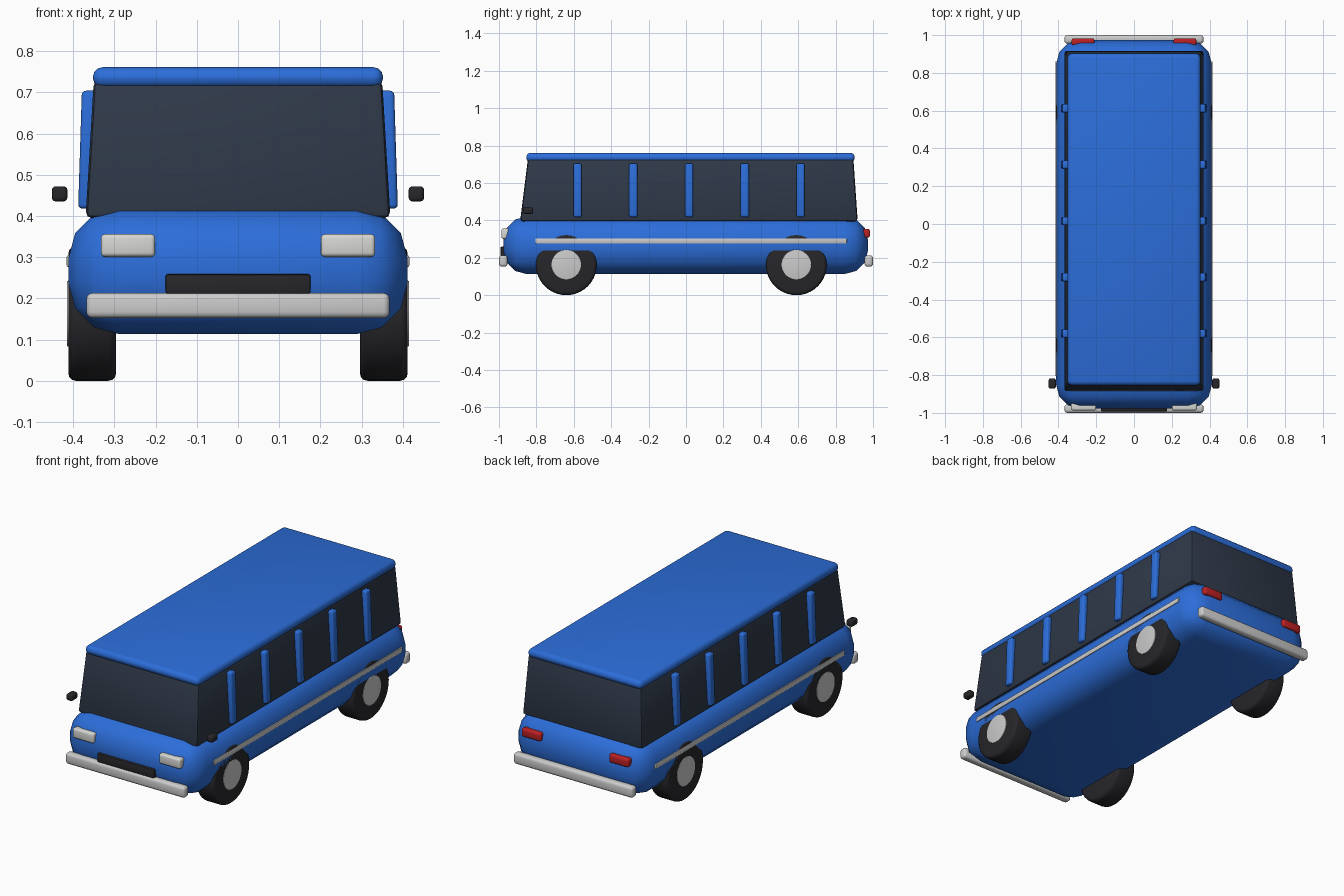
import bpy, bmesh, math
from mathutils import Matrix

cube = bpy.data.objects.get("Cube")
if cube:
    bpy.data.objects.remove(cube, do_unlink=True)


def material(name, rgb, metallic=0.0):
    m = bpy.data.materials.new(name)
    m.use_nodes = True
    colour = (*rgb, 1.0)
    m.diffuse_color = colour
    bsdf = m.node_tree.nodes["Principled BSDF"]
    bsdf.inputs["Base Color"].default_value = colour
    bsdf.inputs["Metallic"].default_value = metallic
    bsdf.inputs["Roughness"].default_value = 0.5
    return m


BLUE = material("blue paint", (0.025, 0.155, 0.70))
GLASS = material("dark glass", (0.028, 0.040, 0.065))
RUBBER = material("black rubber", (0.020, 0.020, 0.024))
CHROME = material("light grey metal", (0.60, 0.60, 0.60))
LAMP = material("lamp white", (0.68, 0.68, 0.66))
RED = material("red lamp", (0.50, 0.015, 0.018))


def finish(bm, name, mat):
    mesh = bpy.data.meshes.new(name)
    bmesh.ops.recalc_face_normals(bm, faces=bm.faces)
    bm.to_mesh(mesh)
    bm.free()
    mesh.materials.append(mat)
    obj = bpy.data.objects.new(name, mesh)
    bpy.context.collection.objects.link(obj)
    bpy.ops.object.select_all(action="DESELECT")
    obj.select_set(True)
    bpy.context.view_layer.objects.active = obj
    bpy.ops.object.shade_smooth_by_angle(angle=math.radians(40))
    return obj


def bevel(bm, edges, width, segments):
    bmesh.ops.bevel(bm, geom=edges, offset=width, offset_type="OFFSET",
                    segments=segments, profile=0.5, affect="EDGES")


def box(name, mat, x, y, z, width, segments=3, top_x=None, top_y=None):
    """Rounded box between (low, high) limits; the top may have its own limits."""
    bm = bmesh.new()
    bmesh.ops.create_cube(bm, size=1)
    for v in bm.verts:
        high = v.co.z > 0
        xs = top_x if high and top_x else x
        ys = top_y if high and top_y else y
        v.co = (xs[v.co.x > 0], ys[v.co.y > 0], z[high])
    bevel(bm, bm.edges[:], width, segments)
    return finish(bm, name, mat)


def disc(name, mat, x, y, z, radius, width):
    """Wheel part: cylinder along x with rounded rims."""
    bm = bmesh.new()
    turn = Matrix.Translation(((x[0] + x[1]) / 2, y, z)) @ Matrix.Rotation(math.pi / 2, 4, "Y")
    bmesh.ops.create_cone(bm, cap_ends=True, segments=40, radius1=radius,
                          radius2=radius, depth=x[1] - x[0], matrix=turn)
    rims = [e for e in bm.edges if any(len(f.verts) > 4 for f in e.link_faces)]
    bevel(bm, rims, width, 3)
    return finish(bm, name, mat)


def span(side, a, b):
    return tuple(sorted((side * a, side * b)))


# Lower body, glasshouse and roof
box("body", BLUE, (-0.412, 0.412), (-0.977, 0.973), (0.113, 0.421), 0.125)
box("glasshouse", GLASS, (-0.37, 0.37), (-0.887, 0.918), (0.395, 0.73), 0.015, 2,
    top_x=(-0.35, 0.35), top_y=(-0.845, 0.895))
box("roof", BLUE, (-0.352, 0.352), (-0.854, 0.902), (0.711, 0.761), 0.023)

# Bumpers and grille
box("front_bumper", CHROME, (-0.368, 0.368), (-1.0, -0.955), (0.152, 0.213), 0.015)
box("rear_bumper", CHROME, (-0.368, 0.368), (0.955, 1.0), (0.152, 0.213), 0.015)
box("grille", RUBBER, (-0.176, 0.176), (-0.992, -0.95), (0.21, 0.259), 0.006, 2)

for side, word in ((1, "left"), (-1, "right")):
    # Lamps
    box(f"{word}_headlight", LAMP, span(side, 0.201, 0.333), (-0.987, -0.945),
        (0.301, 0.356), 0.01)
    box(f"{word}_tail_light", RED, span(side, 0.21, 0.33), (0.945, 0.983),
        (0.308, 0.354), 0.01)

    # Side trim and mirror
    box(f"{word}_trim", CHROME, span(side, 0.395, 0.416), (-0.805, 0.86),
        (0.276, 0.304), 0.004, 2)
    box(f"{word}_mirror", RUBBER, span(side, 0.414, 0.452), (-0.872, -0.818),
        (0.435, 0.472), 0.01)

    # Window pillars
    for i in range(5):
        y = -0.58 + 0.298 * i
        box(f"{word}_pillar_{i + 1}", BLUE, span(side, 0.35, 0.388),
            (y - 0.022, y + 0.022), (0.418, 0.704), 0.01,
            top_x=span(side, 0.342, 0.379))

    # Wheels
    for y, place in ((-0.64, "front"), (0.59, "rear")):
        disc(f"{word}_{place}_tyre", RUBBER, span(side, 0.296, 0.412), y, 0.163,
             0.163, 0.018)
        disc(f"{word}_{place}_hub", CHROME, span(side, 0.36, 0.415), y, 0.163,
             0.08, 0.003)
